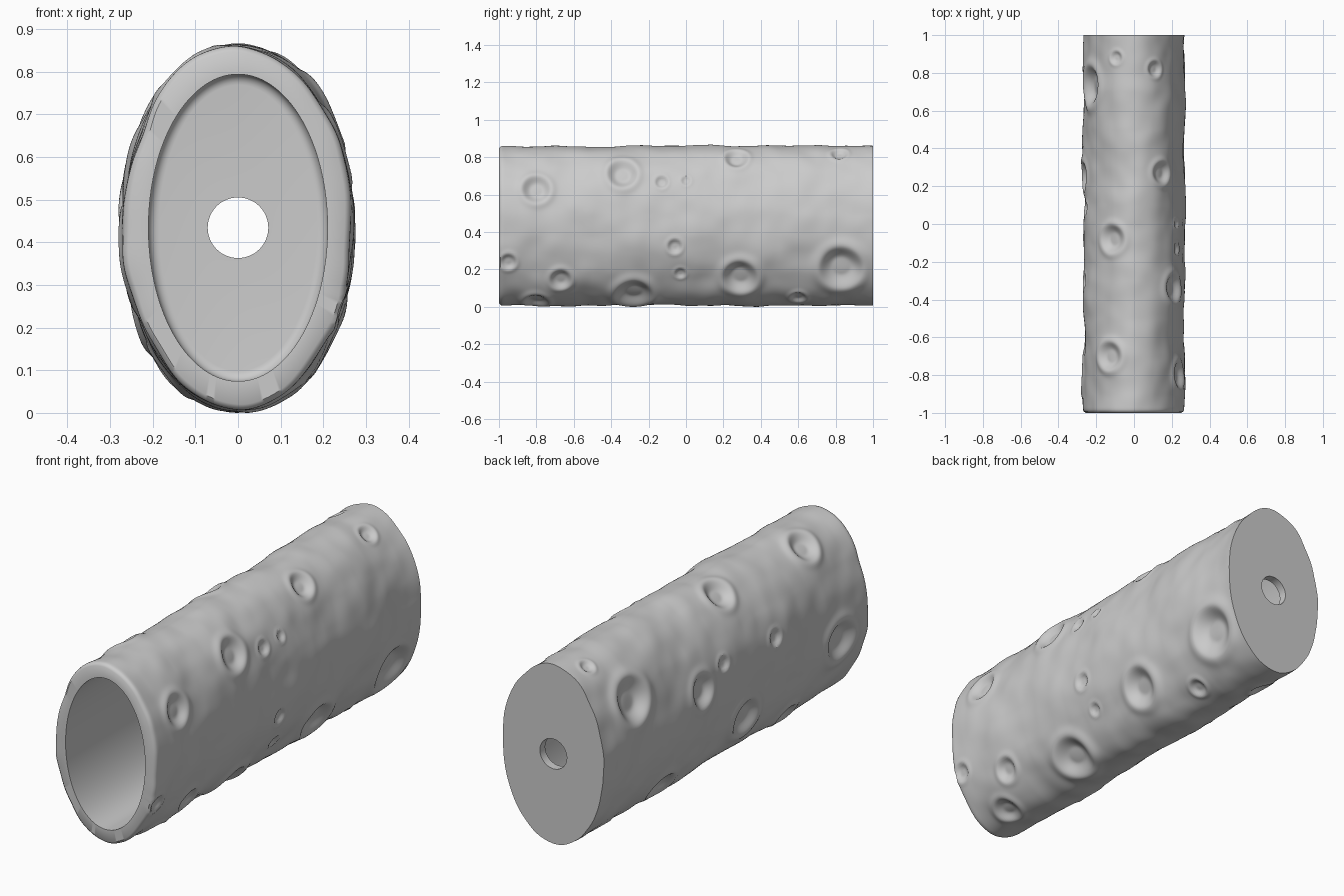
import bpy, bmesh, math
from mathutils import Vector, noise

if "Cube" in bpy.data.objects:
    bpy.data.objects.remove(bpy.data.objects["Cube"])

N, ROWS = 256, 240            # segments around, rows along the length
RX, RZ, CZ = 0.267, 0.427, 0.447

# craters: (angle in degrees around the oval, position along y, rim radius)
craters = [
    (27, -0.80, 0.085), (40, -0.34, 0.09), (57, 0.27, 0.07),
    (-27, -0.95, 0.05), (-42, -0.67, 0.065), (-71, -0.80, 0.075),
    (-61, -0.28, 0.115), (-40, 0.29, 0.105), (-32, 0.83, 0.13),
    (-37, -0.03, 0.035), (-15, -0.06, 0.045), (33, -0.13, 0.04),
    (34, 0.0, 0.03), (-64, 0.60, 0.05), (65, 0.82, 0.05),
    (119, -0.70, 0.085), (116, -0.08, 0.085), (150, 0.73, 0.12),
    (169, 0.25, 0.09), (160, 0.08, 0.04), (163, -0.30, 0.045),
    (190, -0.79, 0.11), (205, -0.10, 0.105), (111, 0.88, 0.04),
    (232, -0.50, 0.07), (228, 0.45, 0.09), (250, 0.80, 0.06),
]


def oval(a, y, rx=RX, rz=RZ):
    return Vector((rx * math.cos(a), y, CZ + rz * math.sin(a)))


def smooth(t):
    t = min(1.0, max(0.0, t))
    return t * t * (3 - 2 * t)


pits = [(oval(math.radians(a), y), r) for a, y, r in craters]


def relief(p, near):
    """Height of the surface: soft lumps plus crater bowls and rims."""
    h = 0.013 * noise.noise(p * 4.0) + 0.005 * noise.noise(p * 10.0)
    for c, r in near:
        t = (p - c).length / r
        if t < 1.7:
            rim = 0.30 * math.exp(-((t - 1.0) / 0.25) ** 2)
            h += 0.27 * r * (rim - smooth((0.95 - t) / 0.6))
    return h


bm = bmesh.new()
rings = []


def add_ring(points):
    rings.append([bm.verts.new(p) for p in points])


def add_oval(y, rx, rz):
    add_ring([oval(2 * math.pi * i / N, y, rx, rz) for i in range(N)])


# cratered outer skin, front to back
for j in range(ROWS + 1):
    y = -1 + 2 * j / ROWS
    near = [(c, r) for c, r in pits if abs(c.y - y) < 1.7 * r]
    d = max(0.0, 1 - (y + 1) / 0.025)
    lip = 0.014 * (1 - math.sqrt(1 - d * d))      # rounded front edge
    pts = []
    for i in range(N):
        a = 2 * math.pi * i / N
        p = oval(a, y)
        n = Vector((math.cos(a) / RX, 0, math.sin(a) / RZ)).normalized()
        pts.append(p + n * (relief(p, near) - lip))
    add_ring(pts)

# flat back wall with round hole
add_oval(1.0, 0.071, 0.071)
add_oval(0.96, 0.071, 0.071)

# cavity: fillet at the back wall, then straight out to the front opening
for k in range(7):
    t = math.pi / 2 * k / 6
    e = 0.025 * (1 - math.sin(t))
    add_oval(0.96 - 0.025 * (1 - math.cos(t)), 0.21 - e, 0.36 - e)
for y in (0.3, -0.35, -1.0):
    add_oval(y, 0.21, 0.36)

# skin all rings together; the last joins the first as the front lip
for k in range(len(rings)):
    r0, r1 = rings[k], rings[(k + 1) % len(rings)]
    for i in range(N):
        m = (i + 1) % N
        bm.faces.new((r0[i], r0[m], r1[m], r1[i]))
bmesh.ops.recalc_face_normals(bm, faces=bm.faces[:])

# rest on the ground
low = min(v.co.z for v in bm.verts)
bmesh.ops.translate(bm, verts=bm.verts[:], vec=(0, 0, -low))

mesh = bpy.data.meshes.new("cratered_tube")
bm.to_mesh(mesh)
bm.free()
tube = bpy.data.objects.new("cratered_tube", mesh)
bpy.context.collection.objects.link(tube)
bpy.context.view_layer.objects.active = tube
tube.select_set(True)
bpy.ops.object.shade_smooth_by_angle(angle=math.radians(40))
